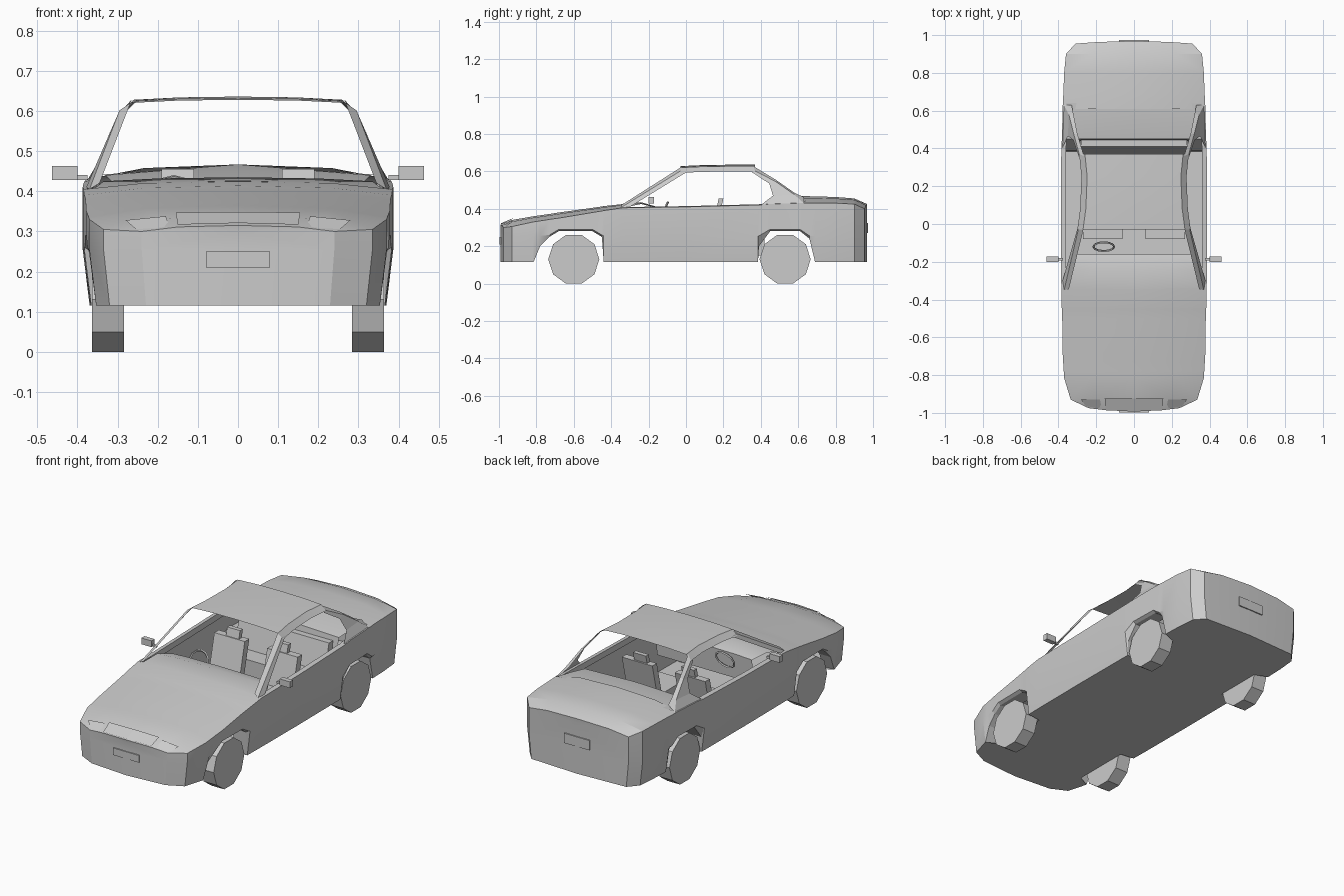
import bpy, bmesh, math
from mathutils import Vector

old = bpy.data.objects.get("Cube")
if old:
    bpy.data.objects.remove(old, do_unlink=True)

GREY = (0.6, 0.6, 0.6, 1)
mat = bpy.data.materials.new("plain_grey")
mat.use_nodes = True
mat.diffuse_color = GREY
mat.node_tree.nodes["Principled BSDF"].inputs["Base Color"].default_value = GREY


def finish(name, bm, mirror=False, smooth=False):
    mesh = bpy.data.meshes.new(name)
    bm.to_mesh(mesh)
    bm.free()
    mesh.materials.append(mat)
    ob = bpy.data.objects.new(name, mesh)
    bpy.context.collection.objects.link(ob)
    if mirror:
        mod = ob.modifiers.new("mirror", "MIRROR")
        mod.merge_threshold = 0.0005
    if smooth:
        bpy.ops.object.select_all(action="DESELECT")
        ob.select_set(True)
        bpy.context.view_layer.objects.active = ob
        bpy.ops.object.shade_smooth_by_angle(angle=math.radians(25))
    return ob


def sheet(name, rows, mirror=True, smooth=False):
    """Quad sheet through equal-length rows of points."""
    bm = bmesh.new()
    grid = [[bm.verts.new(p) for p in row] for row in rows]
    for a, b in zip(grid, grid[1:]):
        for i in range(len(a) - 1):
            bm.faces.new((a[i], a[i + 1], b[i + 1], b[i]))
    bmesh.ops.recalc_face_normals(bm, faces=bm.faces)
    return finish(name, bm, mirror, smooth)


def box(name, lo, hi, mirror=False, lean=0):
    """Box between two corners; lean shifts the top along y."""
    bm = bmesh.new()
    bmesh.ops.create_cube(bm, size=1)
    lo, hi = Vector(lo), Vector(hi)
    for v in bm.verts:
        top = v.co.z > 0
        v.co = Vector([lo[i] + (v.co[i] + 0.5) * (hi[i] - lo[i]) for i in range(3)])
        v.co.y += lean if top else 0
    return finish(name, bm, mirror)


# Body stations: y, half width, lower edge, shoulder height, crown height
FLOOR = 0.115
stations = [
    (-.975, .24, FLOOR, .300, .315), (-.93, .335, FLOOR, .305, .34),
    (-.815, .37, FLOOR, .33, .36), (-.78, .372, .20, .335, .365),
    (-.73, .375, .25, .343, .372), (-.68, .378, .28, .35, .38),
    (-.50, .38, .28, .38, .405), (-.45, .382, .25, .388, .412),
    (-.44, .383, FLOOR, .39, .414), (-.34, .385, FLOOR, .405, .425),
    (.0, .387, FLOOR, .41, 0), (.385, .385, FLOOR, .42, 0),
    (.39, .385, .20, .42, 0), (.45, .382, .28, .425, 0),
    (.61, .378, .28, .43, .467), (.66, .376, .24, .43, .467),
    (.69, .374, FLOOR, .43, .466), (.80, .37, FLOOR, .43, .463),
    (.90, .36, FLOOR, .425, .455), (.955, .31, FLOOR, .40, .425),
]
COWL, DECK = -.34, .61


def ring(s):
    y, w, low, top, crown = s
    mid = max(.255, low + .01)
    pts = [(w * .955, y, low), (w, y, mid), (w, y, top)]
    if y <= COWL or y >= DECK:
        bulge = -.018 if y < -.97 else .014 if y > .95 else 0
        pts += [(w * .62, y + bulge * .6, top + (crown - top) * .75),
                (0, y + bulge, crown)]
    return pts


rings = [ring(s) for s in stations]

# Lower body: side panels with wheel cut-outs
sheet("body_sides", [r[:3] for r in rings], smooth=True)

# Bonnet and boot lid
sheet("bonnet", [r[2:] for s, r in zip(stations, rings) if s[0] <= COWL], smooth=True)
sheet("boot_lid", [r[2:] for s, r in zip(stations, rings) if s[0] >= DECK], smooth=True)

# Nose and tail panels
for name, r in (("front_panel", rings[0]), ("rear_panel", rings[-1])):
    centre_y = r[4][1]
    sheet(name, [r[:3] + [r[3]],
                 [(0, centre_y, r[0][2]), (0, centre_y, r[1][2]),
                  (0, centre_y, r[2][2]), r[4]]], smooth=True)

# Flat underside, narrowed between the wheels
under = []
for y, w, low, top, crown in stations:
    half = w * .955 if low == FLOOR else .285
    under.append([(half, y, FLOOR), (0, y, FLOOR)])
under[0][1] = (0, rings[0][4][1], FLOOR)
under[-1][1] = (0, rings[-1][4][1], FLOOR)
sheet("underside", under)

# Wheel arch liners
for name, a, b in (("front_arch", 2, 9), ("rear_arch", 11, 17)):
    sheet(name, [[r[0], (.285, r[0][1], r[0][2])] for r in rings[a:b]])

# Window sill rails along the doors
sheet("sill_rail", [[r[2], (r[2][0] - .025, r[2][1], r[2][2] + .004),
                     (r[2][0] - .025, r[2][1], r[2][2] - .03)] for r in rings[9:15]])

# Dashboard and rear shelf
sheet("dashboard", [[(.36, -.345, .405), (.2, -.345, .42), (0, -.345, .426)],
                    [(.335, -.24, .425), (.2, -.24, .432), (0, -.24, .435)],
                    [(.30, -.16, .405), (.2, -.16, .41), (0, -.16, .412)],
                    [(.30, -.17, .27), (.2, -.17, .27), (0, -.17, .27)]], smooth=True)
sheet("rear_shelf", [[(.31, .44, .36), (0, .44, .37)],
                     [(.315, .45, .425), (0, .45, .435)],
                     [(.33, .55, .44), (0, .55, .455)],
                     [(.36, .64, .44), (0, .64, .467)]], smooth=True)

# Roof with turned-down edges
roof = []
for y, half, z in ((-.03, .30, .628), (.08, .285, .633), (.25, .278, .636), (.37, .29, .636)):
    roof.append([(half, y, z - .036), (half - .03, y, z - .008),
                 (half * .5, y, z - .002), (0, y, z)])
sheet("roof", roof, smooth=True)

# Windscreen pillars and rear quarter pillars
sheet("front_pillar", [[(.378, -.30, .41), (.37, -.35, .405), (.345, -.345, .42)],
                       [(.29, .01, .60), (.295, -.03, .602), (.268, -.03, .62)]])
sheet("rear_pillar", [[(.265, .36, .628), (.29, .37, .602), (.29, .35, .597)],
                      [(.30, .48, .555), (.32, .48, .545), (.322, .445, .535)],
                      [(.32, .58, .485), (.345, .58, .475), (.35, .465, .47)],
                      [(.33, .63, .462), (.372, .63, .43), (.38, .40, .42)]])

# Door mirrors
box("mirror_housing", (.40, -.20, .428), (.463, -.172, .463), mirror=True)
box("mirror_stalk", (.375, -.192, .428), (.405, -.18, .44), mirror=True)

# Seats
box("front_seat_cushion", (.06, -.08, .16), (.27, .14, .23), mirror=True)
box("front_seat_back", (.07, .11, .20), (.26, .15, .41), mirror=True, lean=.05)
box("front_headrest", (.11, .165, .41), (.19, .19, .455), mirror=True, lean=.01)
box("rear_seat_cushion", (-.28, .27, .15), (.28, .42, .25))
box("rear_seat_back", (-.28, .37, .24), (.28, .41, .40), lean=.04)

# Steering wheel on the right-hand side
bpy.ops.mesh.primitive_torus_add(major_segments=12, minor_segments=4, major_radius=.055,
                                 minor_radius=.006, location=(-.16, -.12, .385),
                                 rotation=(math.radians(65), 0, 0))
wheel_rim = bpy.context.object
wheel_rim.name = "steering_wheel"
wheel_rim.data.materials.append(mat)

# Grille, headlamps and number plates
sheet("grille_plate", [[(.15, -.986, .317), (0, -.992, .321)],
                       [(.155, -.925, .347), (0, -.925, .349)]])
sheet("headlamp", [[(.17, -.98, .309), (.255, -.963, .306)],
                   [(.18, -.93, .338), (.28, -.93, .328)]])
box("front_number_plate", (-.08, -.997, .21), (.08, -.990, .25))
box("rear_number_plate", (-.08, .967, .27), (.08, .974, .325))

# Ten-sided wheels
for side, x in (("right", -.324), ("left", .324)):
    for end, y in (("front", -.60), ("rear", .53)):
        bpy.ops.mesh.primitive_cylinder_add(vertices=10, radius=.1367, depth=.08,
                                            location=(x, y, .13),
                                            rotation=(0, math.pi / 2, 0))
        wheel = bpy.context.object
        wheel.name = f"{end}_{side}_wheel"
        wheel.data.materials.append(mat)
